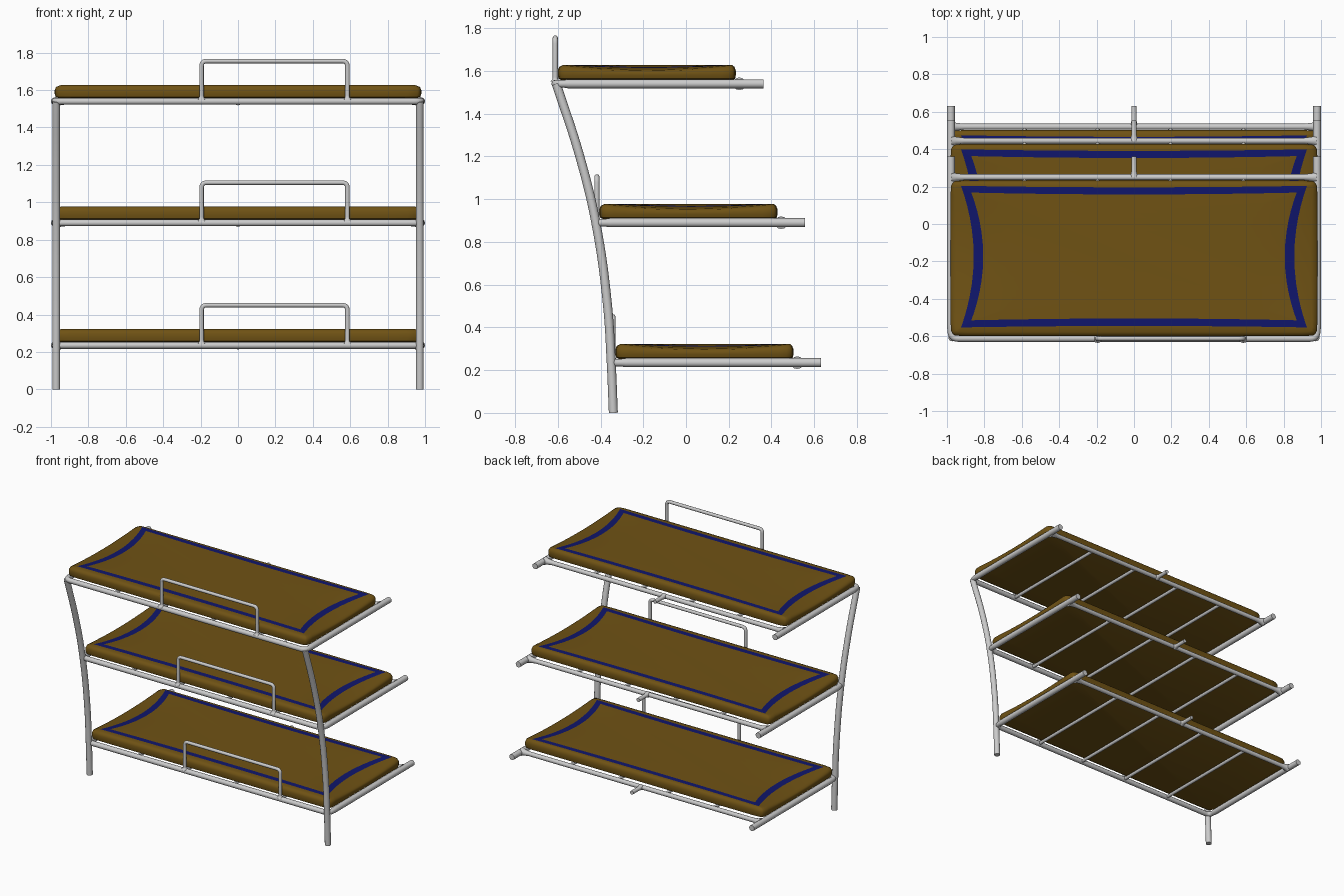
import bpy, bmesh, math
from mathutils import Vector

if "Cube" in bpy.data.objects:
    bpy.data.objects.remove(bpy.data.objects["Cube"])


def rounded(pts, rad, steps=6):
    """Round the inner corners of a path of (x, y, z, tube_radius) points."""
    out = [pts[0]]
    for a, b, c in zip(pts, pts[1:], pts[2:]):
        p, q, s = (Vector(v[:3]) for v in (a, b, c))
        u, w = q + (p - q).normalized() * rad, q + (s - q).normalized() * rad
        for i in range(steps + 1):
            t = i / steps
            co = u * (1 - t) ** 2 + q * 2 * t * (1 - t) + w * t * t
            out.append((*co, b[3]))
    return out + [pts[-1]]


def tube(name, pts, bezier=False):
    cu = bpy.data.curves.new(name, 'CURVE')
    cu.dimensions = '3D'
    cu.bevel_depth = 1.0
    cu.bevel_resolution = 4
    cu.use_fill_caps = True
    sp = cu.splines.new('BEZIER' if bezier else 'POLY')
    store = sp.bezier_points if bezier else sp.points
    store.add(len(pts) - 1)
    for p, (x, y, z, r) in zip(store, pts):
        p.co = (x, y, z) if bezier else (x, y, z, 1)
        p.radius = r
        if bezier:
            p.handle_left_type = p.handle_right_type = 'AUTO'
    ob = bpy.data.objects.new(name, cu)
    bpy.context.collection.objects.link(ob)
    finish(ob, True)


def finish(ob, convert=False):
    bpy.ops.object.select_all(action='DESELECT')
    ob.select_set(True)
    bpy.context.view_layer.objects.active = ob
    if convert:
        bpy.ops.object.convert(target='MESH')
    bpy.ops.object.shade_smooth_by_angle(angle=math.radians(50))


def material(name, col):
    m = bpy.data.materials.new(name)
    m.diffuse_color = (*col, 1)
    m.use_nodes = True
    m.node_tree.nodes["Principled BSDF"].inputs["Base Color"].default_value = m.diffuse_color
    return m


brown = material("brown_cloth", (0.16, 0.085, 0.007))
blue = material("blue_trim", (0.005, 0.008, 0.15))

# ring of a mattress: rectangle with bowed sides, end sag and rounded corners
N = 16
T = [math.sin(math.pi / 2 * (2 * i / N - 1)) for i in range(N)]


def ring(x, y0, y1, z, bow_x=0, bow_y=0, sag=0, r=0.0):
    hy, cy = (y1 - y0) / 2, (y0 + y1) / 2
    pts = []
    for side in range(4):
        for t in T:
            b = 1 - t * t
            ex, ey = x - bow_x * b, hy - bow_y * b
            px, py = [(x * t, -ey), (ex, hy * t), (-x * t, ey), (-ex, -hy * t)][side]
            if r:
                c = Vector((max(-x + r, min(x - r, px)), max(-hy + r, min(hy - r, py))))
                d = Vector((px, py)) - c
                if d.length > r:
                    px, py = c + d.normalized() * r
            pts.append((px, py + cy, z - (sag * b if side % 2 else 0)))
    return pts


def mattress(name, dy, z):
    a, b, top = -0.33 + dy, 0.503 + dy, z + 0.088
    rings = [
        ring(0.955, a + .02, b - .02, z + 0.016, r=0.03),
        ring(0.975, a + .003, b - .003, z + 0.024, r=0.04),
        ring(0.98, a, b, z + 0.04, r=0.04),
        ring(0.98, a, b, top - 0.025, sag=0.012, r=0.04),
        ring(0.974, a + .006, b - .006, top - 0.009, sag=0.018, r=0.04),
        ring(0.955, a + .022, b - .016, top - 0.001, 0.01, 0, 0.02, r=0.03),
        ring(0.925, a + .047, b - .029, top, 0.068, 0.008, 0.012),
        ring(0.87, a + .085, b - .065, top, 0.064, 0.01, 0.009),
        ring(0.70, a + .14, b - .12, top, 0.03, 0.01, 0),
    ]
    bm = bmesh.new()
    vs = [[bm.verts.new(p) for p in rg] for rg in rings]
    n = 4 * N
    bm.faces.new(vs[0][::-1])
    for k in range(len(vs) - 1):
        for i in range(n):
            j = (i + 1) % n
            f = bm.faces.new((vs[k][i], vs[k][j], vs[k + 1][j], vs[k + 1][i]))
            f.material_index = 1 if k == 6 else 0
    bm.faces.new(vs[-1])
    bmesh.ops.recalc_face_normals(bm, faces=bm.faces)
    me = bpy.data.meshes.new(name)
    bm.to_mesh(me)
    bm.free()
    me.materials.append(brown)
    me.materials.append(blue)
    ob = bpy.data.objects.new(name, me)
    bpy.context.collection.objects.link(ob)
    finish(ob)


# two curved legs
leg = [(0, -.34), (.235, -.35), (.5, -.367), (.89, -.422), (1.2, -.497), (1.54, -.607)]
for s, side in ((-1, "left"), (1, "right")):
    tube(side + "_leg", [(s * .972, y, z, .021) for z, y in leg], True)

# three tiers: y shift, rail height
for tier, dy, z in (("lower", 0, .235), ("middle", -.075, .89), ("upper", -.27, 1.54)):
    front, back, end = -.342 + dy, .52 + dy, .632 + dy
    # front rail bending into both side rails
    tube(tier + "_frame", rounded([(-.979, end, z, .021), (-.979, front + .1, z, .021),
         (-.979, front, z, .018), (.979, front, z, .018),
         (.979, front + .1, z, .021), (.979, end, z, .021)], .04))
    # back rail, flared where it meets the side rails
    tube(tier + "_back_rail", [(-.975, back, z, .03), (-.95, back, z, .021), (-.91, back, z, .016),
                               (.91, back, z, .016), (.95, back, z, .021), (.975, back, z, .03)])
    tube(tier + "_back_stub", [(0, back, z, .022), (0, back + .03, z, .014), (0, end, z, .014)])
    # cross slats
    for i, x in enumerate((-.585, -.195, .195, .585)):
        tube(f"{tier}_slat_{i + 1}", [(x, front, z, .012), (x, back, z, .012)])
    # guard rail with flared feet
    g = .012
    tube(tier + "_guard", rounded([(-.195, front, z + .01, .024), (-.195, front, z + .05, g),
         (-.195, front, z + .215, g), (.585, front, z + .215, g),
         (.585, front, z + .05, g), (.585, front, z + .01, .024)], .028))
    mattress(tier + "_mattress", dy, z)
